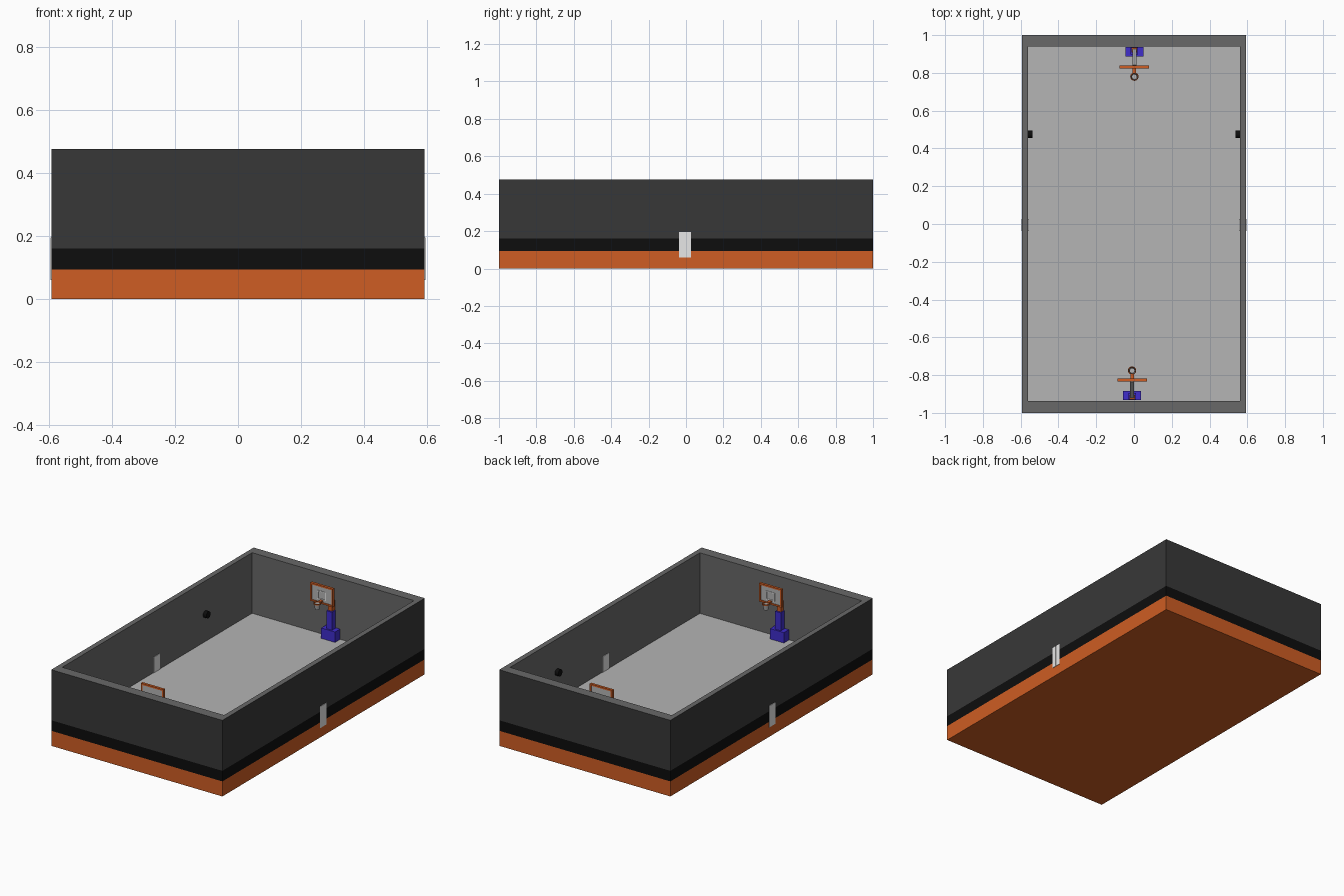
import bpy, bmesh, math
from mathutils import Matrix, Vector

if "Cube" in bpy.data.objects:
    bpy.data.objects.remove(bpy.data.objects["Cube"])


def mat(name, col):
    m = bpy.data.materials.new(name)
    m.diffuse_color = (*col, 1)
    m.use_nodes = True
    m.node_tree.nodes["Principled BSDF"].inputs["Base Color"].default_value = m.diffuse_color
    return m


ORANGE = mat("orange", (0.62, 0.11, 0.017))
BLACK = mat("black", (0.004, 0.004, 0.004))
DARK = mat("dark_grey", (0.039, 0.039, 0.039))
GREY = mat("mid_grey", (0.14, 0.14, 0.14))
FLOOR = mat("floor_grey", (0.46, 0.46, 0.46))
BLUE = mat("blue", (0.05, 0.026, 0.6))
WHITE = mat("white", (1, 1, 1))
STEEL = mat("steel_grey", (0.3, 0.3, 0.3))


def finish(name, bm, mats, xf=None):
    if xf:
        bm.transform(xf)
    bmesh.ops.recalc_face_normals(bm, faces=bm.faces)
    me = bpy.data.meshes.new(name)
    bm.to_mesh(me)
    bm.free()
    for m in mats:
        me.materials.append(m)
    ob = bpy.data.objects.new(name, me)
    bpy.context.collection.objects.link(ob)
    return ob


def box(name, lo, hi, m, xf=None):
    bm = bmesh.new()
    lo, hi = Vector(lo), Vector(hi)
    bmesh.ops.create_cube(bm, size=1)
    bm.transform(Matrix.Translation((lo + hi) / 2) @ Matrix.Diagonal((*(hi - lo), 1)))
    return finish(name, bm, [m], xf)


def bar(name, a, b, w, m, xf=None):
    """Square bar between two points."""
    a, b = Vector(a), Vector(b)
    bm = bmesh.new()
    bmesh.ops.create_cube(bm, size=1)
    rot = (b - a).to_track_quat('Z', 'Y').to_matrix().to_4x4()
    bm.transform(Matrix.Translation((a + b) / 2) @ rot @ Matrix.Diagonal((w, w, (b - a).length, 1)))
    return finish(name, bm, [m], xf)


def lathe(name, profile, n, m, place, closed=False):
    """Revolve (radius, height) points about z."""
    bm = bmesh.new()
    rings = [[bm.verts.new((r * math.cos(2 * math.pi * i / n), r * math.sin(2 * math.pi * i / n), z))
              for i in range(n)] for r, z in profile]
    pairs = list(zip(rings, rings[1:])) + ([(rings[-1], rings[0])] if closed else [])
    for p, q in pairs:
        for i in range(n):
            j = (i + 1) % n
            bm.faces.new((p[i], p[j], q[j], q[i]))
    if not closed:
        bm.faces.new(rings[0])
        bm.faces.new(rings[-1])
    return finish(name, bm, [m], place)


# Hall shell: stacked rectangles, one colour per band
OUT, INN = (-0.592, 0.592, -1, 1), (-0.56, 0.56, -0.937, 0.939)
TOP, FLOOR_Z = 0.476, 0.097
bm = bmesh.new()
loops = []
for (x0, x1, y0, y1), z in [(OUT, 0), (OUT, 0.094), (OUT, 0.16), (OUT, TOP), (INN, TOP), (INN, FLOOR_Z)]:
    loops.append([bm.verts.new(c) for c in ((x0, y0, z), (x1, y0, z), (x1, y1, z), (x0, y1, z))])
for (p, q), idx in zip(zip(loops, loops[1:]), (0, 1, 2, 3, 3)):
    for i in range(4):
        j = (i + 1) % 4
        bm.faces.new((p[i], p[j], q[j], q[i])).material_index = idx
bm.faces.new(loops[0]).material_index = 0
bm.faces.new(loops[-1]).material_index = 4
finish("hall_shell", bm, [ORANGE, BLACK, DARK, GREY, FLOOR])

# Double doors through the side walls, and round wall fittings
for side, s in (("right", 1), ("left", -1)):
    flip = Matrix.Diagonal((s, 1, 1, 1))
    for k, (y0, y1) in enumerate(((-0.037, -0.0055), (-0.0045, 0.027))):
        box(f"{side}_door_leaf_{k + 1}", (0.557, y0, 0.06), (0.595, y1, 0.195), WHITE, flip)
    box(f"{side}_door_seam", (0.558, -0.006, 0.061), (0.594, -0.004, 0.194), BLACK, flip)
    place = flip @ Matrix.Translation((0.562, 0.475, 0.27)) @ Matrix.Rotation(-math.pi / 2, 4, 'Y')
    lathe(f"{side}_wall_fitting", [(0.021, 0), (0.021, 0.025)], 20, BLACK, place)


# Basketball hoop, built at the back end
def hoop(tag, xf):
    box(tag + "_base", (-0.048, 0.888, FLOOR_Z - 0.001), (0.048, 0.937, 0.162), BLUE, xf)
    box(tag + "_lower_post", (-0.02, 0.898, 0.16), (0.02, 0.934, 0.274), BLUE, xf)
    box(tag + "_upper_post", (-0.014, 0.908, 0.273), (0.014, 0.934, 0.335), ORANGE, xf)
    bar(tag + "_arm", (0, 0.922, 0.325), (0, 0.836, 0.405), 0.02, STEEL, xf)
    # backboard with raised frame and target square
    box(tag + "_backboard", (-0.072, 0.826, 0.356), (0.072, 0.834, 0.458), FLOOR, xf)

    def frame(name, x, z0, z1, t, y0, y1, m):
        for part, lo, hi in (("bottom", (-x, z0), (x, z0 + t)), ("top", (-x, z1 - t), (x, z1)),
                             ("left", (-x, z0 + t), (-x + t, z1 - t)), ("right", (x - t, z0 + t), (x, z1 - t))):
            box(f"{tag}_{name}_{part}", (lo[0], y0, lo[1]), (hi[0], y1, hi[1]), m, xf)

    frame("board_frame", 0.078, 0.35, 0.464, 0.01, 0.822, 0.838, ORANGE)
    frame("target", 0.03, 0.375, 0.428, 0.005, 0.823, 0.827, WHITE)
    # ring, bracket and net
    box(tag + "_bracket", (-0.009, 0.799, 0.364), (0.009, 0.827, 0.374), ORANGE, xf)
    at = xf @ Matrix.Translation((0, 0.78, 0.37))
    lathe(tag + "_ring", [(0.017, -0.003), (0.022, -0.003), (0.022, 0.003), (0.017, 0.003)], 20, ORANGE, at, True)
    lathe(tag + "_net", [(0.019, -0.002), (0.013, -0.035), (0.012, -0.035), (0.0175, -0.002)], 16, FLOOR, at, True)


hoop("back_hoop", Matrix.Translation((0.002, 0, 0)))
hoop("front_hoop", Matrix.Translation((-0.01, 0.004, 0)) @ Matrix.Rotation(math.pi, 4, 'Z'))
